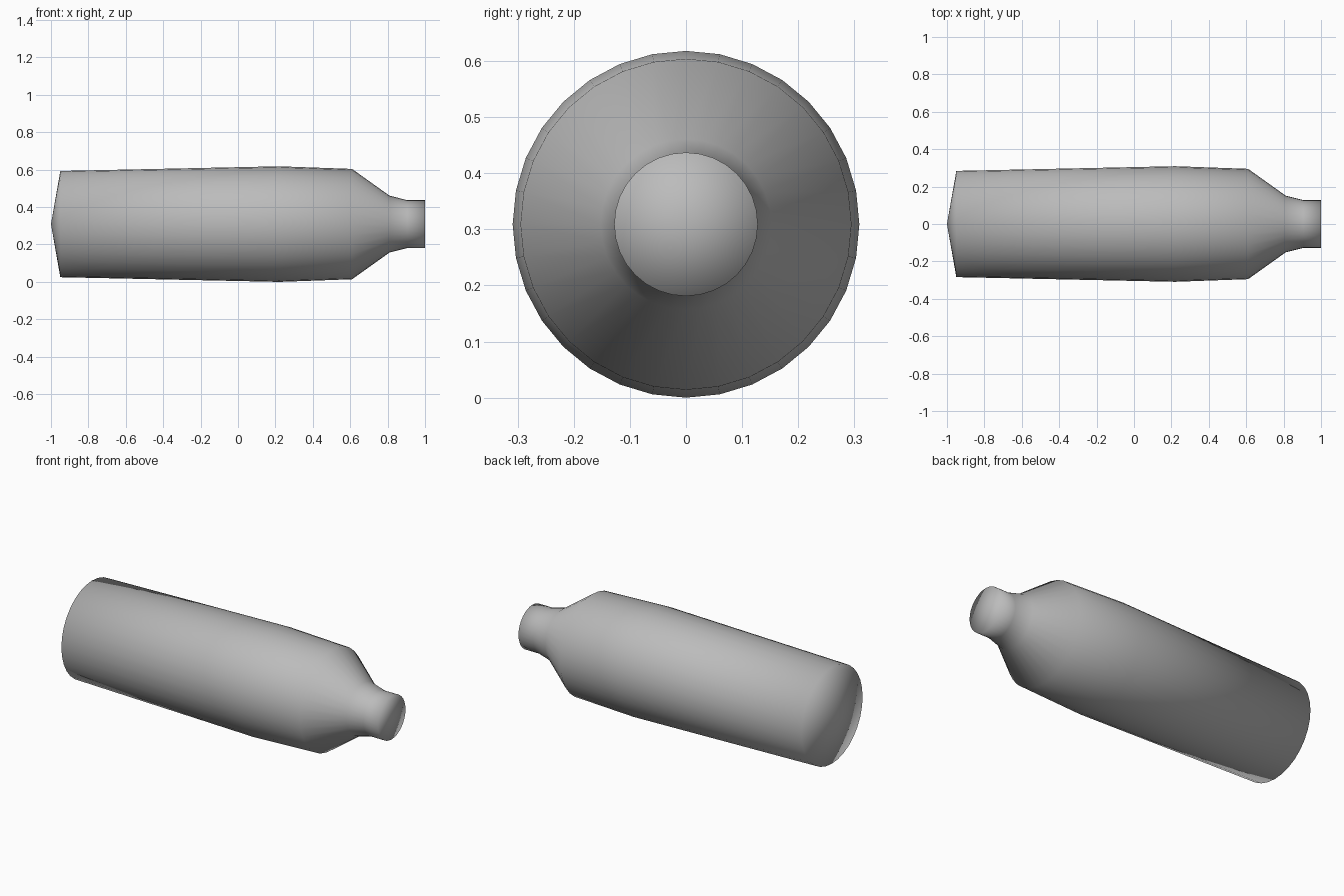
import bpy, bmesh, math

if "Cube" in bpy.data.objects:
    bpy.data.objects.remove(bpy.data.objects["Cube"])

SIDES = 32
CENTRE_Z = 0.309

# Bottle outline as (x, radius), from base rim to mouth rim
PROFILE = [(-0.95, 0.284), (0.22, 0.309), (0.61, 0.295),
           (0.81, 0.152), (0.905, 0.128), (1.0, 0.128)]

grey = bpy.data.materials.new("plain_grey")
grey.diffuse_color = (0.5, 0.5, 0.5, 1)
grey.use_nodes = True
grey.node_tree.nodes["Principled BSDF"].inputs["Base Color"].default_value = grey.diffuse_color

bm = bmesh.new()
rings = []
for x, r in PROFILE:
    ring = []
    for i in range(SIDES):
        a = 2 * math.pi * i / SIDES
        ring.append(bm.verts.new((x, r * math.cos(a), CENTRE_Z + r * math.sin(a))))
    rings.append(ring)

# Walls, shoulder and neck
for a, b in zip(rings, rings[1:]):
    for i in range(SIDES):
        j = (i + 1) % SIDES
        bm.faces.new((a[i], a[j], b[j], b[i]))

# Shallow pointed base and flat mouth cap
for ring, x in ((rings[0], -1.0), (rings[-1], 1.0)):
    tip = bm.verts.new((x, 0, CENTRE_Z))
    for i in range(SIDES):
        bm.faces.new((ring[i], ring[(i + 1) % SIDES], tip))

bmesh.ops.recalc_face_normals(bm, faces=bm.faces)
for f in bm.faces:
    f.smooth = True

mesh = bpy.data.meshes.new("bottle")
bm.to_mesh(mesh)
bm.free()
mesh.materials.append(grey)
bottle = bpy.data.objects.new("bottle", mesh)
bpy.context.collection.objects.link(bottle)
